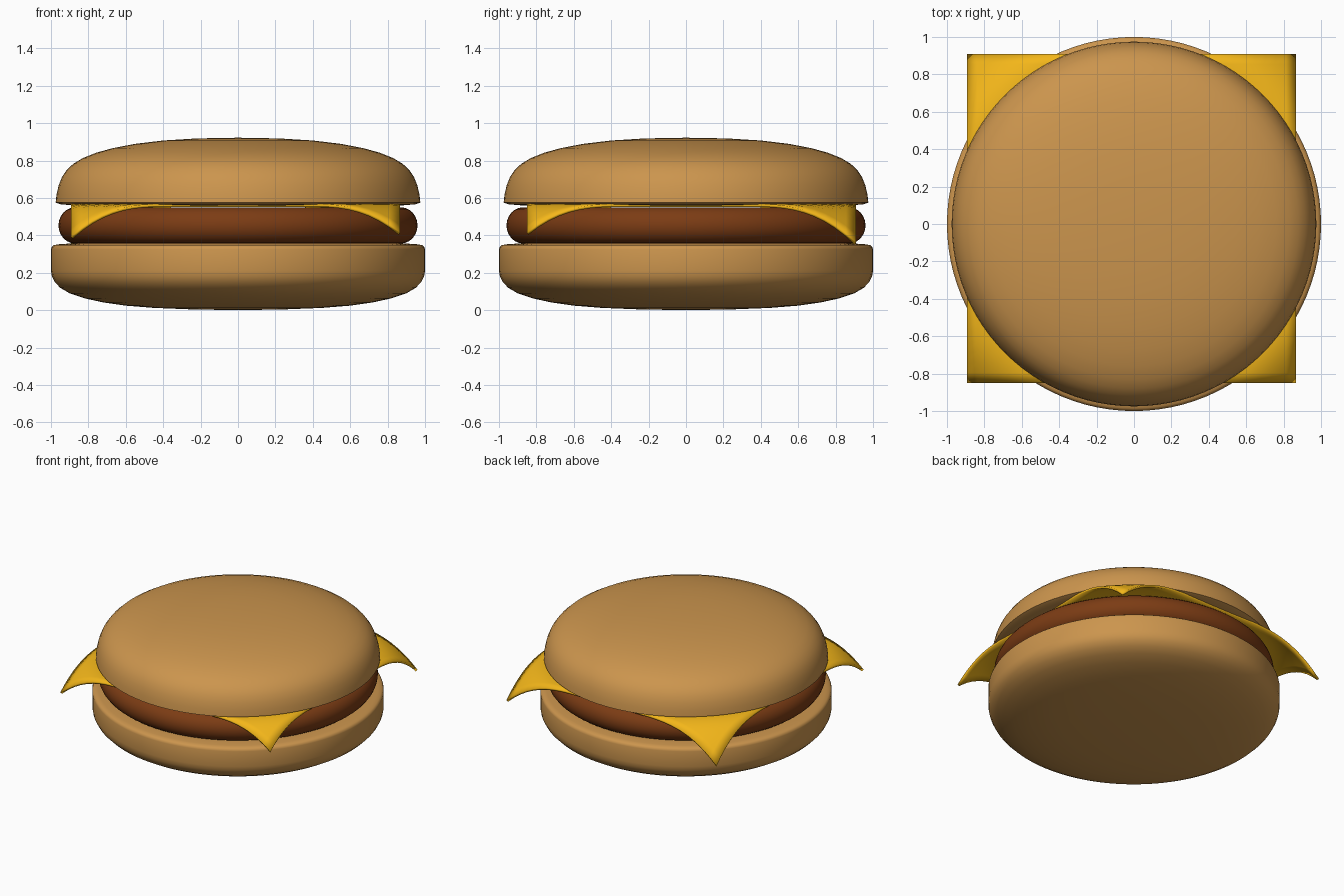
import bpy, bmesh, math

if "Cube" in bpy.data.objects:
    bpy.data.objects.remove(bpy.data.objects["Cube"])


def material(name, color):
    m = bpy.data.materials.new(name)
    m.diffuse_color = (*color, 1)
    m.use_nodes = True
    m.node_tree.nodes["Principled BSDF"].inputs["Base Color"].default_value = m.diffuse_color
    return m


def finish(name, bm, mat):
    bmesh.ops.recalc_face_normals(bm, faces=bm.faces)
    mesh = bpy.data.meshes.new(name)
    bm.to_mesh(mesh)
    bm.free()
    obj = bpy.data.objects.new(name, mesh)
    bpy.context.collection.objects.link(obj)
    mesh.materials.append(mat)
    bpy.ops.object.select_all(action='DESELECT')
    obj.select_set(True)
    bpy.context.view_layer.objects.active = obj
    bpy.ops.object.shade_smooth_by_angle(angle=math.radians(40))
    return obj


def lathe(name, profile, mat, steps=96):
    """Revolve a (radius, z) profile that starts and ends on the axis."""
    bm = bmesh.new()
    verts = [bm.verts.new((r, 0, z)) for r, z in profile]
    edges = [bm.edges.new(pair) for pair in zip(verts, verts[1:])]
    bmesh.ops.spin(bm, geom=verts + edges, cent=(0, 0, 0), axis=(0, 0, 1),
                   angle=math.tau, steps=steps, use_merge=True)
    bmesh.ops.remove_doubles(bm, verts=bm.verts, dist=1e-4)
    return finish(name, bm, mat)


bread = material("bread", (0.60, 0.30, 0.075))
meat = material("meat", (0.20, 0.045, 0.007))
yellow = material("cheese", (0.90, 0.47, 0.01))

# Bottom bun: rounded underside, straight wall, softened upper rim
lathe("bottom_bun", [
    (0, 0), (0.25, 0.004), (0.45, 0.012), (0.60, 0.024), (0.72, 0.041),
    (0.82, 0.063), (0.90, 0.09), (0.95, 0.119), (0.98, 0.15), (0.995, 0.18),
    (1.0, 0.21), (1.0, 0.325), (0.996, 0.338), (0.985, 0.347),
    (0.96, 0.352), (0.90, 0.356), (0, 0.356)], bread)

# Patty: flat disc with a fully rounded edge
rim = []
for i in range(13):
    a = -math.pi / 2 + math.pi * i / 12
    rim.append((0.87 + 0.09 * math.cos(a), 0.453 + 0.097 * math.sin(a)))
lathe("patty", [(0, 0.356)] + rim + [(0, 0.55)], meat)

# Top bun: domed crown with a nearly flat underside
lathe("top_bun", [
    (0, 0.56), (0.88, 0.56), (0.95, 0.566), (0.975, 0.575), (0.97, 0.62),
    (0.958, 0.67), (0.94, 0.714), (0.915, 0.75), (0.88, 0.783),
    (0.83, 0.813), (0.76, 0.841), (0.67, 0.866), (0.55, 0.889),
    (0.40, 0.907), (0.22, 0.918), (0, 0.922)], bread)

# Cheese slice: thin square whose corners droop outside the patty
bm = bmesh.new()
bmesh.ops.create_grid(bm, x_segments=32, y_segments=32, size=0.88)
for v in bm.verts:
    v.co.x -= 0.013
    v.co.y += 0.03
    d = max(0, math.hypot(v.co.x, v.co.y) - 0.95)
    v.co.z = 0.568 - 2.2 * d * d
cheese = finish("cheese_slice", bm, yellow)
solid = cheese.modifiers.new("thickness", 'SOLIDIFY')
solid.thickness = 0.016
solid.offset = -1
